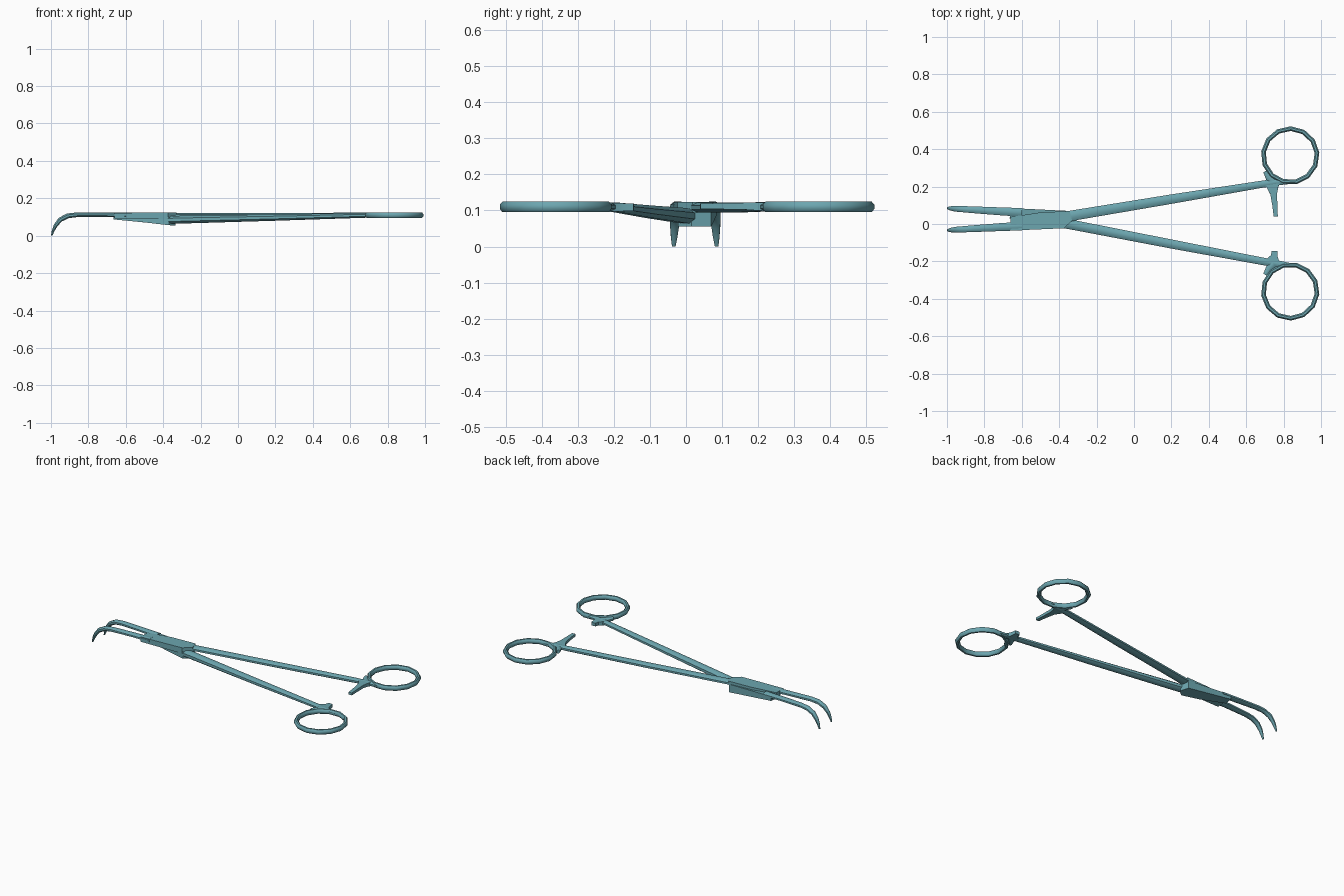
import bpy, bmesh, math
from mathutils import Vector

cube = bpy.data.objects.get("Cube")
if cube:
    bpy.data.objects.remove(cube, do_unlink=True)

steel = bpy.data.materials.new("blue_green_steel")
steel.use_nodes = True
colour = (0.15, 0.38, 0.43, 1)
steel.diffuse_color = colour
steel.node_tree.nodes["Principled BSDF"].inputs["Base Color"].default_value = colour


def finish(name, bm, angle):
    """Turn a bmesh into a shaded, coloured object."""
    bmesh.ops.recalc_face_normals(bm, faces=bm.faces[:])
    mesh = bpy.data.meshes.new(name)
    bm.to_mesh(mesh)
    bm.free()
    mesh.materials.append(steel)
    obj = bpy.data.objects.new(name, mesh)
    bpy.context.collection.objects.link(obj)
    bpy.ops.object.select_all(action='DESELECT')
    obj.select_set(True)
    bpy.context.view_layer.objects.active = obj
    bpy.ops.object.shade_smooth_by_angle(angle=math.radians(angle))
    return obj


def loft(name, stations, sides=8, angle=50):
    """Sweep a polygon along stations of (x, y, z, width, height)."""
    bm = bmesh.new()
    pts = [Vector(s[:3]) for s in stations]
    grow = 1 / math.cos(math.pi / sides)
    rings = []
    for i, s in enumerate(stations):
        along = (pts[min(i + 1, len(pts) - 1)] - pts[max(i - 1, 0)]).normalized()
        side = Vector((-along.y, along.x, 0)).normalized()
        up = along.cross(side)
        ring = []
        for k in range(sides):
            a = 2 * math.pi * (k + 0.5) / sides
            ring.append(bm.verts.new(pts[i] + grow * (side * math.cos(a) * s[3] / 2
                                                      + up * math.sin(a) * s[4] / 2)))
        rings.append(ring)
    for a, b in zip(rings, rings[1:]):
        for k in range(sides):
            j = (k + 1) % sides
            bm.faces.new((a[k], a[j], b[j], b[k]))
    bm.faces.new(rings[0])
    bm.faces.new(rings[-1])
    return finish(name, bm, angle)


def block(name, corners):
    """Prism from an outline of (x, y, bottom z, top z)."""
    bm = bmesh.new()
    low = [bm.verts.new((x, y, b)) for x, y, b, t in corners]
    high = [bm.verts.new((x, y, t)) for x, y, b, t in corners]
    n = len(corners)
    bm.faces.new(low)
    bm.faces.new(high)
    for k in range(n):
        j = (k + 1) % n
        bm.faces.new((low[k], low[j], high[j], high[k]))
    return finish(name, bm, 20)


def finger_ring(name, cx, cy, start):
    """Faceted loop with a slim octagonal section."""
    bm = bmesh.new()
    major, minor = 13, 8
    grid = []
    for i in range(major):
        a = start + 2 * math.pi * i / major
        row = []
        for k in range(minor):
            b = 2 * math.pi * (k + 0.5) / minor
            r = 0.144 + 0.0135 * math.cos(b)
            row.append(bm.verts.new((cx + r * math.cos(a), cy + r * math.sin(a),
                                     0.11 + 0.016 * math.sin(b))))
        grid.append(row)
    for i in range(major):
        for k in range(minor):
            a, b, j = grid[i], grid[(i + 1) % major], (k + 1) % minor
            bm.faces.new((a[k], b[k], b[j], a[j]))
    return finish(name, bm, 50)


# Finger rings
finger_ring("left_finger_ring", 0.835, 0.366, 0.1)
finger_ring("right_finger_ring", 0.835, -0.360, -0.1)

# Shanks, flattening into the joint and tapering onto the rings
loft("left_shank", [(-0.38, 0.034, 0.109, 0.060, 0.026), (-0.30, 0.050, 0.108, 0.055, 0.028),
                    (0.20, 0.133, 0.108, 0.050, 0.028), (0.68, 0.212, 0.110, 0.038, 0.026),
                    (0.78, 0.226, 0.110, 0.036, 0.024), (0.85, 0.226, 0.110, 0.020, 0.022)])
loft("right_shank", [(-0.40, 0.010, 0.083, 0.055, 0.040), (-0.30, -0.010, 0.086, 0.052, 0.042),
                     (0.20, -0.107, 0.097, 0.048, 0.034), (0.68, -0.198, 0.109, 0.040, 0.026),
                     (0.78, -0.216, 0.110, 0.038, 0.024), (0.85, -0.222, 0.110, 0.020, 0.022)])

# Lapped joint: upper plate over a wedge-shaped lower plate
block("upper_joint_plate", [(-0.66, -0.035, 0.092, 0.122), (-0.375, -0.023, 0.088, 0.124),
                            (-0.33, 0.018, 0.092, 0.124), (-0.345, 0.069, 0.098, 0.124),
                            (-0.50, 0.062, 0.098, 0.124), (-0.66, 0.038, 0.098, 0.122)])
block("lower_joint_plate", [(-0.665, 0.030, 0.087, 0.108), (-0.50, -0.010, 0.071, 0.105),
                            (-0.37, -0.022, 0.056, 0.100), (-0.335, 0.015, 0.055, 0.100),
                            (-0.35, 0.070, 0.055, 0.106), (-0.655, 0.085, 0.087, 0.115)])

# Jaws with hooked tips; columns: x, sideways drift, z, width, height
jaw = [(-0.60, 0.000, 0.110, 0.046, 0.026), (-0.72, 0.006, 0.112, 0.042, 0.024),
       (-0.86, 0.014, 0.112, 0.036, 0.025), (-0.91, 0.017, 0.106, 0.033, 0.026),
       (-0.950, 0.019, 0.086, 0.030, 0.025), (-0.975, 0.021, 0.055, 0.024, 0.020),
       (-0.988, 0.022, 0.027, 0.018, 0.014), (-0.996, 0.023, 0.001, 0.010, 0.007)]
for name, y0, drift in (("left_jaw", 0.062, 1), ("right_jaw", -0.011, -1)):
    loft(name, [(x, y0 + drift * d, z, w, h) for x, d, z, w, h in jaw])

# Ratchet arms, flared where they meet the shanks
loft("left_ratchet_arm", [(0.738, 0.225, 0.110, 0.095, 0.024), (0.742, 0.195, 0.111, 0.060, 0.022),
                          (0.747, 0.160, 0.112, 0.036, 0.019), (0.753, 0.100, 0.112, 0.027, 0.017),
                          (0.758, 0.040, 0.112, 0.022, 0.015)], sides=4, angle=30)
loft("right_ratchet_arm", [(0.740, -0.215, 0.109, 0.095, 0.026), (0.745, -0.185, 0.109, 0.058, 0.024),
                           (0.750, -0.170, 0.109, 0.036, 0.022), (0.751, -0.145, 0.109, 0.030, 0.020)],
     sides=4, angle=30)

# Small webs filling the corner between each shank and ring
for name, s, y in (("left_ring_web", 1, 0.226), ("right_ring_web", -1, -0.216)):
    loft(name, [(0.700, y + s * 0.055, 0.11, 0.020, 0.022), (0.722, y + s * 0.022, 0.11, 0.038, 0.024),
                (0.745, y - s * 0.004, 0.11, 0.040, 0.024)])
